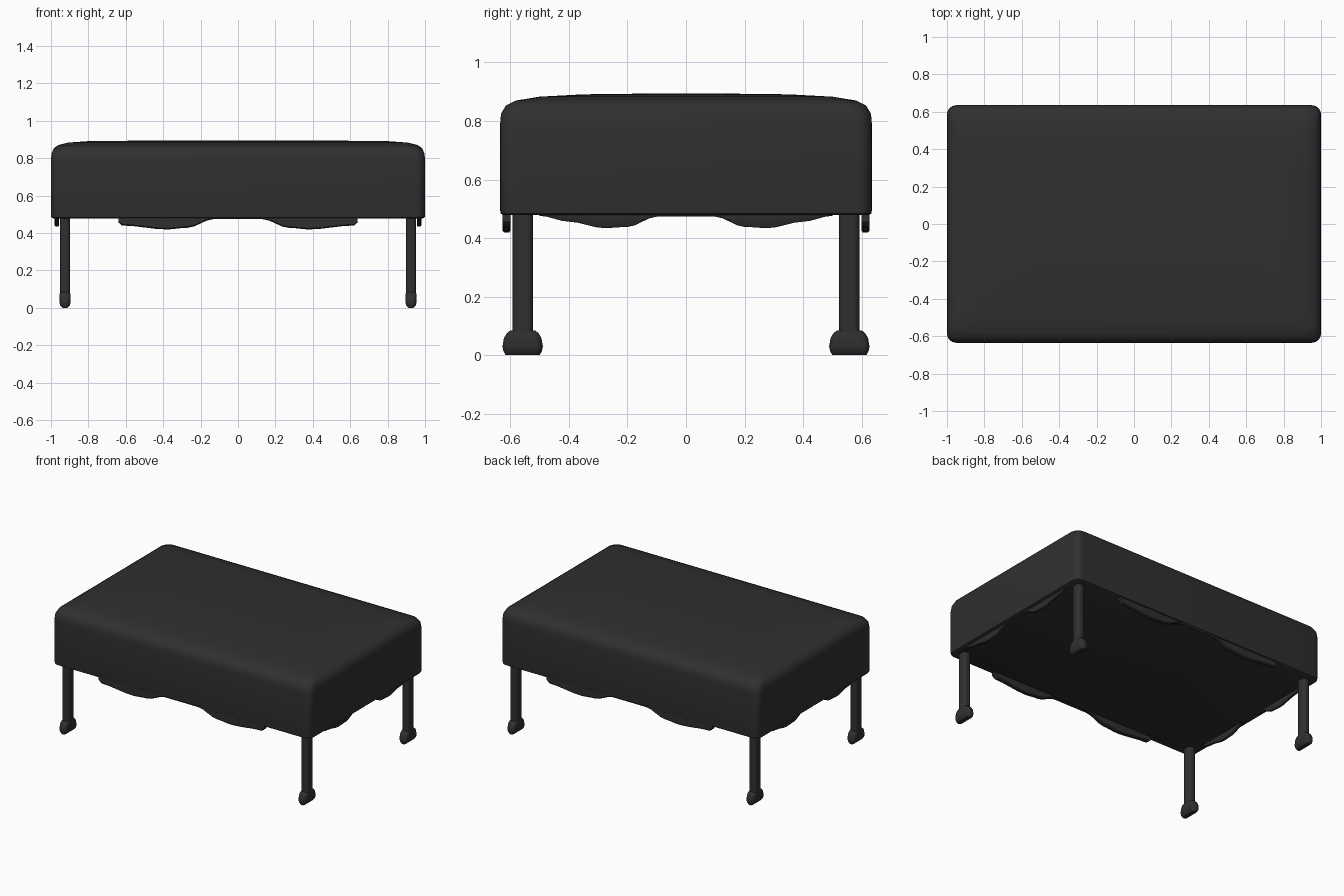
import bpy, bmesh, math

if "Cube" in bpy.data.objects:
    bpy.data.objects.remove(bpy.data.objects["Cube"])

mat = bpy.data.materials.new("charcoal")
mat.diffuse_color = (0.029, 0.029, 0.029, 1)
mat.use_nodes = True
mat.node_tree.nodes["Principled BSDF"].inputs["Base Color"].default_value = mat.diffuse_color


def finish(bm, name, angle=40):
    bmesh.ops.recalc_face_normals(bm, faces=bm.faces)
    me = bpy.data.meshes.new(name)
    bm.to_mesh(me)
    bm.free()
    me.materials.append(mat)
    ob = bpy.data.objects.new(name, me)
    bpy.context.collection.objects.link(ob)
    bpy.ops.object.select_all(action='DESELECT')
    ob.select_set(True)
    bpy.context.view_layer.objects.active = ob
    bpy.ops.object.shade_smooth_by_angle(angle=math.radians(angle))
    return ob


def rounded_rect(hx, hy, r, n=6):
    pts = []
    for k, (sx, sy) in enumerate([(1, 1), (-1, 1), (-1, -1), (1, -1)]):
        for i in range(n + 1):
            a = math.pi / 2 * (k + i / n)
            pts.append((sx * (hx - r) + r * math.cos(a), sy * (hy - r) + r * math.sin(a)))
    return pts


def loft(name, rings, cx=0, cy=0):
    """Stack rounded rectangles given as (half x, half y, corner radius, z)."""
    bm = bmesh.new()
    loops = [[bm.verts.new((cx + x, cy + y, z)) for x, y in rounded_rect(hx, hy, r)]
             for hx, hy, r, z in rings]
    for a, b in zip(loops, loops[1:]):
        n = len(a)
        for i in range(n):
            bm.faces.new((a[i], a[(i + 1) % n], b[(i + 1) % n], b[i]))
    bm.faces.new(loops[0])
    bm.faces.new(loops[-1])
    return finish(bm, name)


# Cushioned body with a gently crowned top
loft("cushion", [
    (0.988, 0.623, 0.045, 0.478), (0.998, 0.633, 0.05, 0.484), (1.0, 0.635, 0.05, 0.495),
    (1.0, 0.635, 0.05, 0.79), (0.997, 0.632, 0.055, 0.825), (0.985, 0.615, 0.06, 0.853),
    (0.96, 0.58, 0.07, 0.870), (0.91, 0.50, 0.08, 0.883), (0.80, 0.35, 0.08, 0.891),
    (0.50, 0.10, 0.08, 0.894)])


# Wavy aprons under the four sides
def apron(name, half, along_x, offset, thick):
    """half: (distance from middle, bottom z) points, mirrored about the middle."""
    curve = []
    for (u0, z0), (u1, z1) in zip(half, half[1:]):
        for i in range(4):
            t = i / 4
            s = t * t * (3 - 2 * t)
            curve.append((u0 + (u1 - u0) * t, z0 + (z1 - z0) * s))
    curve.append(half[-1])
    full = [(-u, z) for u, z in reversed(curve[1:])] + curve
    bm = bmesh.new()
    rows = []
    for u, z in full:
        row = []
        for d, h in [(-1, 0.49), (-1, z + 0.006), (-0.6, z), (0.6, z), (1, z + 0.006), (1, 0.49)]:
            w = offset + d * thick / 2
            row.append(bm.verts.new((u, w, h) if along_x else (w, u, h)))
        rows.append(row)
    for a, b in zip(rows, rows[1:]):
        for i in range(6):
            j = (i + 1) % 6
            bm.faces.new((a[i], a[j], b[j], b[i]))
    bm.faces.new(rows[0])
    bm.faces.new(rows[-1])
    finish(bm, name)


long_wave = [(0, 0.474), (0.13, 0.474), (0.27, 0.428), (0.38, 0.419), (0.62, 0.440), (0.64, 0.455)]
short_wave = [(0, 0.474), (0.10, 0.473), (0.20, 0.438), (0.28, 0.434), (0.40, 0.456), (0.50, 0.476)]
for s, n in ((-1, "front"), (1, "back")):
    apron(n + "_apron", long_wave, True, s * 0.613, 0.028)
for s, n in ((-1, "left"), (1, "right")):
    apron(n + "_apron", short_wave, False, s * 0.968, 0.024)

# Four slim legs with elongated feet
for sy, ny in ((-1, "front"), (1, "back")):
    for sx, nx in ((-1, "left"), (1, "right")):
        cx, cy = sx * 0.925, sy * 0.558
        loft(f"{ny}_{nx}_leg", [(0.028, 0.035, 0.022, 0.05), (0.028, 0.035, 0.022, 0.49)], cx, cy)
        loft(f"{ny}_{nx}_foot", [
            (0.014, 0.058, 0.012, 0.003), (0.026, 0.066, 0.022, 0.014),
            (0.030, 0.069, 0.025, 0.030), (0.030, 0.064, 0.025, 0.058),
            (0.029, 0.055, 0.024, 0.074), (0.025, 0.042, 0.022, 0.085)], cx, cy)

# Rest the feet on the floor
for ob in bpy.context.collection.objects:
    if ob.name.endswith("foot"):
        for v in ob.data.vertices:
            if v.co.z < 0.004:
                v.co.z = 0
